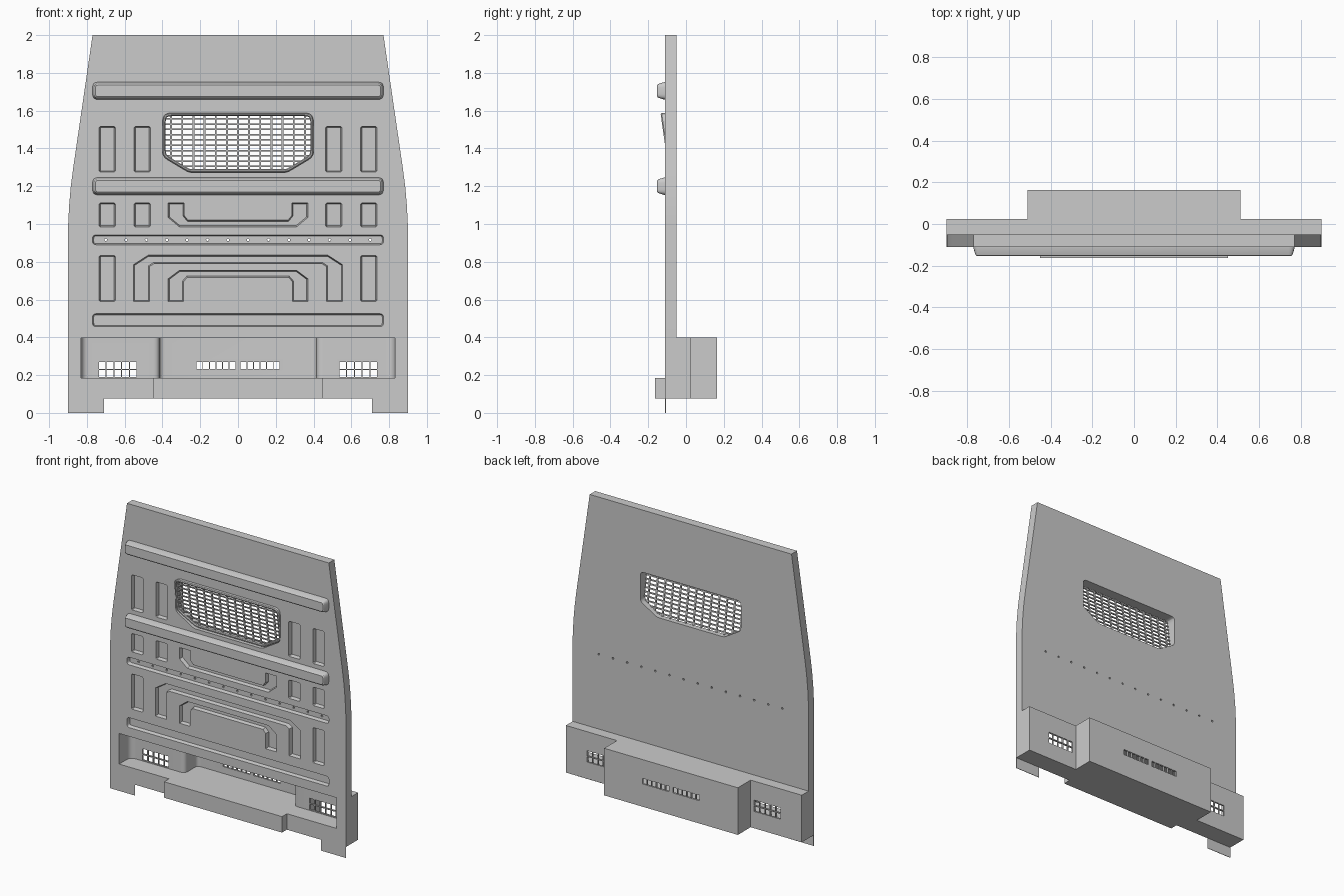
import bpy, bmesh, math
from mathutils import Vector

if "Cube" in bpy.data.objects:
    bpy.data.objects.remove(bpy.data.objects["Cube"])

FRONT, BACK = -0.11, -0.05      # faces of the main panel


def sym(half):
    """Close a right-hand half profile by mirroring it over x = 0."""
    return half + [(-x, z) for x, z in reversed(half)]


def rect(x0, x1, z0, z1):
    return [(x0, z0), (x1, z0), (x1, z1), (x0, z1)]


def rounded(pts, r, seg=4):
    """Round polygon corners; r is one radius or a list of radii."""
    out, n = [], len(pts)
    for i, p in enumerate(pts):
        rad = r[i] if isinstance(r, list) else r
        p = Vector(p)
        if rad == 0:
            out.append(tuple(p))
            continue
        a = p + (Vector(pts[i - 1]) - p).normalized() * rad
        b = p + (Vector(pts[(i + 1) % n]) - p).normalized() * rad
        for k in range(seg + 1):
            t = k / seg
            q = a * (1 - t) ** 2 + p * (2 * t * (1 - t) * 0.9 + 0.1 * 2 * t * (1 - t)) + b * t * t
            out.append(tuple(q))
    return out


def offset(pts, d):
    """Move polygon edges inward by d."""
    n = len(pts)
    area = sum(pts[i - 1][0] * pts[i][1] - pts[i][0] * pts[i - 1][1] for i in range(n))
    s = 1 if area > 0 else -1
    out = []
    for i in range(n):
        p, q, r = Vector(pts[i - 1]), Vector(pts[i]), Vector(pts[(i + 1) % n])
        e, f = (q - p).normalized(), (r - q).normalized()
        m, k = Vector((-e.y, e.x)) * s, Vector((-f.y, f.x)) * s
        out.append(tuple(q + (m + k) * (d / (1 + m.dot(k)))))
    return out


def at_y(pts, y):
    """Place an x-z profile at depth y (number or function of z)."""
    return [(x, y(z) if callable(y) else y, z) for x, z in pts]


def at_z(pts, z):
    return [(x, y, z) for x, y in pts]


def loft(bm, loops, ring=False):
    vs = [[bm.verts.new(c) for c in lp] for lp in loops]
    n = len(vs[0])
    for a, b in list(zip(vs, vs[1:])) + ([(vs[-1], vs[0])] if ring else []):
        for i in range(n):
            bm.faces.new((a[i], a[(i + 1) % n], b[(i + 1) % n], b[i]))
    if not ring:
        bm.faces.new(vs[0])
        bm.faces.new(vs[-1])


def prism(bm, pts, y0, y1):
    loft(bm, [at_y(pts, y0), at_y(pts, y1)])


def finish(bm, name):
    bmesh.ops.recalc_face_normals(bm, faces=bm.faces)
    me = bpy.data.meshes.new(name)
    bm.to_mesh(me)
    bm.free()
    ob = bpy.data.objects.new(name, me)
    bpy.context.collection.objects.link(ob)
    return ob


def cut(ob, bm):
    cutter = finish(bm, "cutter")
    cutter.hide_render = True
    mod = ob.modifiers.new("cut", 'BOOLEAN')
    mod.operation, mod.solver, mod.object = 'DIFFERENCE', 'EXACT', cutter
    bpy.context.view_layer.objects.active = ob
    bpy.ops.object.modifier_apply(modifier=mod.name)
    bpy.data.objects.remove(cutter)


# Main panel with tapering sides
bm = bmesh.new()
prism(bm, sym([(0.9, 0.4), (0.9, 0.98), (0.894, 1.1), (0.885, 1.2), (0.872, 1.3), (0.77, 2.0)]), FRONT, BACK)
panel = finish(bm, "panel")

# Pressed recesses: slots, pockets and bracket-shaped grooves
recesses = [rounded(rect(-0.77, 0.77, 0.89, 0.942), 0.018),
            rounded(rect(-0.77, 0.77, 0.457, 0.525), 0.018)]
for s in (-1, 1):
    for x, z0, z1 in ((0.507, 1.275, 1.517), (0.692, 1.275, 1.517), (0.507, 0.985, 1.112),
                      (0.692, 0.985, 1.112), (0.692, 0.59, 0.833)):
        recesses.append(rounded(rect(s * x - 0.043, s * x + 0.043, z0, z1), 0.006, 1))
recesses += [
    sym([(0.31, 0.985), (0.37, 1.035), (0.37, 1.112), (0.285, 1.112), (0.285, 1.045), (0.265, 1.02)]),
    sym([(0.475, 0.835), (0.553, 0.785), (0.553, 0.59), (0.468, 0.59), (0.468, 0.775), (0.445, 0.79)]),
    sym([(0.31, 0.755), (0.37, 0.71), (0.37, 0.59), (0.288, 0.59), (0.288, 0.695), (0.268, 0.718)]),
]
bm = bmesh.new()
for p in recesses:
    loft(bm, [at_y(offset(p, -0.005), FRONT - 0.02), at_y(offset(p, 0.00625), FRONT + 0.025)])
cut(panel, bm)

# Window opening and row of peg holes
window = rounded(sym([(0.26, 1.273), (0.40, 1.357), (0.40, 1.588)]),
                 [0.02, 0.03, 0.045, 0.045, 0.03, 0.02])
bm = bmesh.new()
prism(bm, window, -0.2, 0.05)
for i in range(14):
    cx = -0.7 + i * 1.4 / 13
    prism(bm, [(cx + 0.007 * math.cos(k * math.pi / 4), 0.916 + 0.007 * math.sin(k * math.pi / 4))
               for k in range(8)], -0.2, 0.05)
cut(panel, bm)


# Tilted window frame
def tilt(z):
    return FRONT - (z - 1.41) * 0.14


bm = bmesh.new()
inner = offset(window, 0.017)
loft(bm, [at_y(window, BACK), at_y(window, lambda z: tilt(z) + 0.006),
          at_y(offset(window, 0.005), tilt), at_y(offset(window, 0.012), tilt),
          at_y(inner, lambda z: tilt(z) + 0.006), at_y(inner, BACK)], ring=True)
finish(bm, "window_frame")

# Window grille bars, following the tilt and clipped to the frame
bm = bmesh.new()
g0, g1 = (lambda z: tilt(z) + 0.008), (lambda z: tilt(z) + 0.016)
for i in range(-6, 7):
    x = i * 0.059
    lo = 1.285 + max(0, abs(x) - 0.26) * 0.6
    prism(bm, rect(x - 0.005, x + 0.005, lo, 1.576), g0, g1)
for j in range(10):
    z = 1.305 + j * 0.028
    w = min(0.388, 0.25 + (z - 1.28) / 0.6)
    prism(bm, rect(-w, w, z - 0.004, z + 0.004), g0, g1)
finish(bm, "window_grille")

# Raised horizontal rails
for name, z in (("upper_rail", 1.705), ("middle_rail", 1.2)):
    p = rounded(rect(-0.77, 0.77, z - 0.046, z + 0.046), 0.028)
    bm = bmesh.new()
    loft(bm, [at_y(p, FRONT + 0.005), at_y(p, FRONT - 0.006), at_y(offset(p, 0.010), -0.148),
              at_y(offset(p, 0.016), -0.153)])
    finish(bm, name)

# Lower storage box, stepped deeper in the middle
bm = bmesh.new()
plan = sym([(0.9, FRONT), (0.9, 0.024), (0.51, 0.024), (0.51, 0.163)])
loft(bm, [at_z(plan, 0.075), at_z(plan, 0.4)])
box = finish(bm, "storage_box")

# Open compartment in the box front
bm = bmesh.new()
r = [0, 0.045, 0.035, 0.03]
plan = rounded(sym([(0.83, -0.2), (0.83, 0.012), (0.415, 0.012), (0.415, 0.15)]), r + r[::-1], 6)
loft(bm, [at_z(plan, 0.185), at_z(plan, 0.396)])
cut(box, bm)

# Vent holes through the back walls
bm = bmesh.new()
for s in (-1, 1):
    for i in range(5):
        x = s * (0.555 + i * 0.041)
        for z in (0.209, 0.251):
            prism(bm, rect(x - 0.018, x + 0.018, z - 0.018, z + 0.018), -0.02, 0.06)
    for i in range(6):
        x = s * (0.029 + i * 0.035)
        prism(bm, rect(x - 0.015, x + 0.015, 0.232, 0.27), 0.12, 0.2)
cut(box, bm)

# Front step below the compartment
bm = bmesh.new()
prism(bm, rect(-0.45, 0.45, 0.075, 0.185), -0.163, FRONT)
finish(bm, "front_step")

# Thin foot flanges
for name, s in (("left_foot", -1), ("right_foot", 1)):
    bm = bmesh.new()
    prism(bm, rect(s * 0.805 - 0.095, s * 0.805 + 0.095, 0, 0.075), FRONT, FRONT + 0.003)
    finish(bm, name)

# Smooth the rounded corners, keep hard edges
bpy.ops.object.select_all(action='SELECT')
bpy.context.view_layer.objects.active = panel
bpy.ops.object.shade_smooth_by_angle(angle=math.radians(28))
